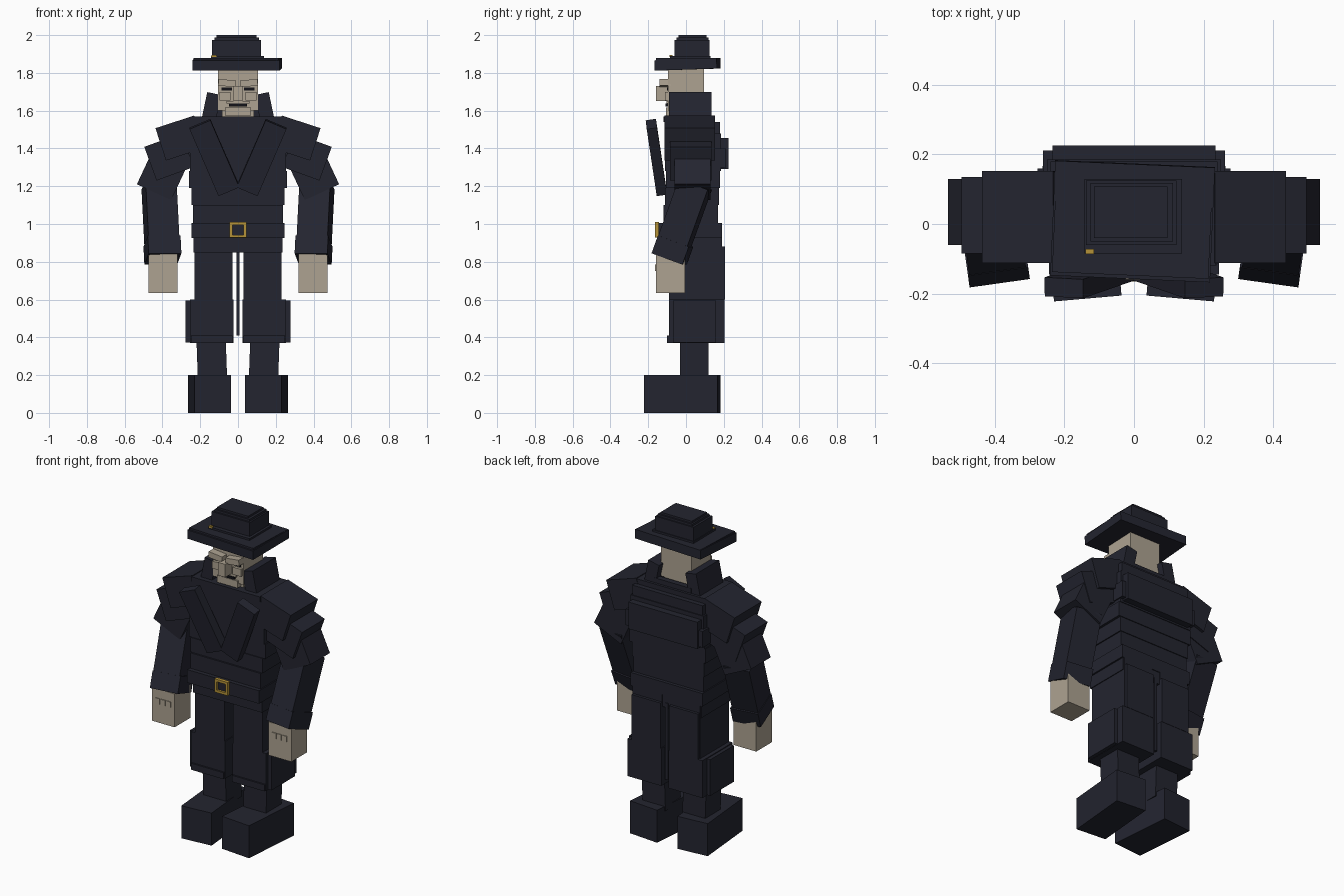
import bpy, bmesh, math
from mathutils import Vector

if "Cube" in bpy.data.objects:
    bpy.data.objects.remove(bpy.data.objects["Cube"], do_unlink=True)


def material(name, rgb):
    m = bpy.data.materials.new(name)
    m.use_nodes = True
    m.diffuse_color = (*rgb, 1)
    bsdf = next(n for n in m.node_tree.nodes if n.type == 'BSDF_PRINCIPLED')
    bsdf.inputs["Base Color"].default_value = (*rgb, 1)
    return m


COAT = material("dark navy cloth", (0.017, 0.018, 0.029))
SKIN = material("pale skin", (0.42, 0.365, 0.285))
GOLD = material("gold", (0.46, 0.29, 0.04))
BLACK = material("near black", (0.006, 0.006, 0.009))


def box(name, centre, size, mat, rot=(0, 0, 0), taper=1.0):
    """Box with rotation in degrees; taper scales its top face."""
    bm = bmesh.new()
    bmesh.ops.create_cube(bm, size=1)
    for v in bm.verts:
        k = taper if v.co.z > 0 else 1
        v.co = Vector((v.co.x * size[0] * k, v.co.y * size[1] * k, v.co.z * size[2]))
    mesh = bpy.data.meshes.new(name)
    bm.to_mesh(mesh)
    bm.free()
    mesh.materials.append(mat)
    ob = bpy.data.objects.new(name, mesh)
    ob.location = centre
    ob.rotation_euler = [math.radians(a) for a in rot]
    bpy.context.collection.objects.link(ob)
    return ob


def span(name, x0, x1, y0, y1, z0, z1, mat, rot=(0, 0, 0), taper=1.0):
    """Box given by its extents."""
    return box(name, ((x0 + x1) / 2, (y0 + y1) / 2, (z0 + z1) / 2),
               (x1 - x0, y1 - y0, z1 - z0), mat, rot, taper)


def pair(name, centre, size, mat, rot=(0, 0, 0), taper=1.0):
    """Box on the left side (+x) and its mirror image on the right."""
    for side, s in (("left", 1), ("right", -1)):
        box(f"{side}_{name}", (s * centre[0], centre[1], centre[2]), size, mat,
            (rot[0], s * rot[1], s * rot[2]), taper)


def pair_span(name, x0, x1, y0, y1, z0, z1, mat, rot=(0, 0, 0), taper=1.0):
    pair(name, ((x0 + x1) / 2, (y0 + y1) / 2, (z0 + z1) / 2),
         (x1 - x0, y1 - y0, z1 - z0), mat, rot, taper)


# Boots and legs
pair("boot", (0.15, -0.02, 0.1), (0.195, 0.39, 0.2), COAT, (0, 0, -5))
pair("leg", (0.14, 0.043, 0.32), (0.155, 0.15, 0.3), COAT, (0, 2, 0))

# Coat skirt
pair_span("upper_skirt", 0.03, 0.23, -0.09, 0.19, 0.58, 0.93, COAT)
pair_span("lower_skirt", 0.025, 0.255, -0.09, 0.205, 0.37, 0.60, COAT)
pair_span("side_skirt", 0.15, 0.277, -0.07, 0.16, 0.372, 0.595, COAT)
pair_span("front_hem", 0.03, 0.25, -0.10, -0.08, 0.37, 0.41, COAT)
pair_span("back_panel", 0.03, 0.225, 0.18, 0.207, 0.60, 0.88, COAT)
span("coat_tail_strip", -0.009, 0.009, 0.17, 0.19, 0.41, 0.88, COAT)

# Torso slabs: bottom, top, half width, front, back
slabs = [(0.85, 0.93, 0.235, -0.10, 0.185), (1.00, 1.10, 0.238, -0.12, 0.17),
         (1.10, 1.19, 0.245, -0.11, 0.175), (1.19, 1.28, 0.260, -0.105, 0.18),
         (1.28, 1.38, 0.255, -0.11, 0.185), (1.38, 1.48, 0.250, -0.112, 0.185),
         (1.48, 1.54, 0.240, -0.115, 0.18), (1.54, 1.57, 0.235, -0.12, 0.15)]
for i, (z0, z1, w, y0, y1) in enumerate(slabs):
    span(f"torso_slab_{i + 1}", -w, w, y0, y1, z0, z1, COAT)
span("back_yoke", -0.235, 0.235, 0.10, 0.226, 1.29, 1.455, COAT)
pair_span("back_shoulder_edge", 0.15, 0.262, 0.10, 0.212, 1.30, 1.40, COAT)

# Belt with framed buckle
span("belt", -0.245, 0.245, -0.145, 0.19, 0.925, 1.005, COAT)
span("buckle_centre", -0.03, 0.03, -0.152, -0.143, 0.94, 0.995, COAT)
pair_span("buckle_side", 0.03, 0.045, -0.165, -0.143, 0.928, 1.01, GOLD)
for n, z in (("bottom", 0.928), ("top", 0.995)):
    span(f"buckle_{n}", -0.031, 0.031, -0.165, -0.143, z, z + 0.015, GOLD)

# Lapels leaning away from the chest, and collar
pair("lapel", (0.125, -0.157, 1.352), (0.12, 0.055, 0.39), COAT, (9, 23, 3))
pair("collar", (0.143, 0.022, 1.61), (0.075, 0.225, 0.165), COAT, (0, -12, 0))
span("collar_back", -0.13, 0.13, 0.10, 0.135, 1.54, 1.60, COAT)

# Shoulders and sleeves
pair("shoulder_pad", (0.307, 0.02, 1.455), (0.215, 0.265, 0.18), COAT, (0, 18, 0))
pair("upper_sleeve", (0.365, 0.025, 1.355), (0.21, 0.22, 0.19), COAT, (0, 20, 0))
pair("elbow_sleeve", (0.398, 0.035, 1.268), (0.20, 0.19, 0.22), COAT, (0, -25, 0))
pair("forearm", (0.41, -0.01, 1.045), (0.165, 0.165, 0.35), COAT, (-20, 0, -8))
pair("cuff", (0.40, -0.072, 0.862), (0.175, 0.175, 0.10), COAT, (-20, 0, -8))

# Hands with small raised knuckles
pair_span("hand", 0.32, 0.475, -0.16, -0.005, 0.635, 0.84, SKIN)
for i in range(3):
    x = 0.345 + 0.037 * i
    pair_span(f"knuckle_{i + 1}", x, x + 0.028, -0.165, -0.155, 0.75, 0.785, SKIN)

# Head and face
span("head", -0.105, 0.105, -0.095, 0.095, 1.60, 1.84, SKIN)
span("neck", -0.085, 0.085, -0.07, 0.09, 1.53, 1.61, SKIN)
span("chin", -0.07, 0.07, -0.105, -0.06, 1.575, 1.618, SKIN)
span("nose", -0.025, 0.025, -0.16, -0.09, 1.65, 1.73, SKIN)
span("mouth", -0.048, 0.048, -0.108, -0.09, 1.622, 1.638, BLACK)
span("upper_lip", -0.06, 0.06, -0.104, -0.09, 1.638, 1.652, SKIN)
pair("brow", (0.058, -0.11, 1.746), (0.092, 0.06, 0.035), SKIN, (0, -6, 0))
pair_span("eye", 0.033, 0.088, -0.101, -0.09, 1.707, 1.722, BLACK)
pair_span("cheek", 0.04, 0.098, -0.112, -0.09, 1.655, 1.70, SKIN)

# Hat: tilted brim, stepped crown, small gold pin
hat_turn = (0, 0, -2.5)
box("hat_brim", (-0.004, 0.008, 1.845), (0.46, 0.33, 0.055), COAT, (2, 0, -2.5))
box("hat_brim_top", (-0.004, 0.012, 1.866), (0.45, 0.32, 0.025), COAT, hat_turn)
span("hat_band", -0.142, 0.138, -0.085, 0.13, 1.86, 1.89, COAT)
span("hat_crown", -0.138, 0.122, -0.06, 0.125, 1.88, 1.975, COAT)
span("hat_crown_step", -0.125, 0.112, -0.05, 0.118, 1.97, 1.988, COAT)
span("hat_crown_top", -0.115, 0.097, -0.04, 0.108, 1.985, 2.0, COAT)
span("hat_pin", -0.14, -0.115, -0.087, -0.072, 1.885, 1.896, GOLD)
